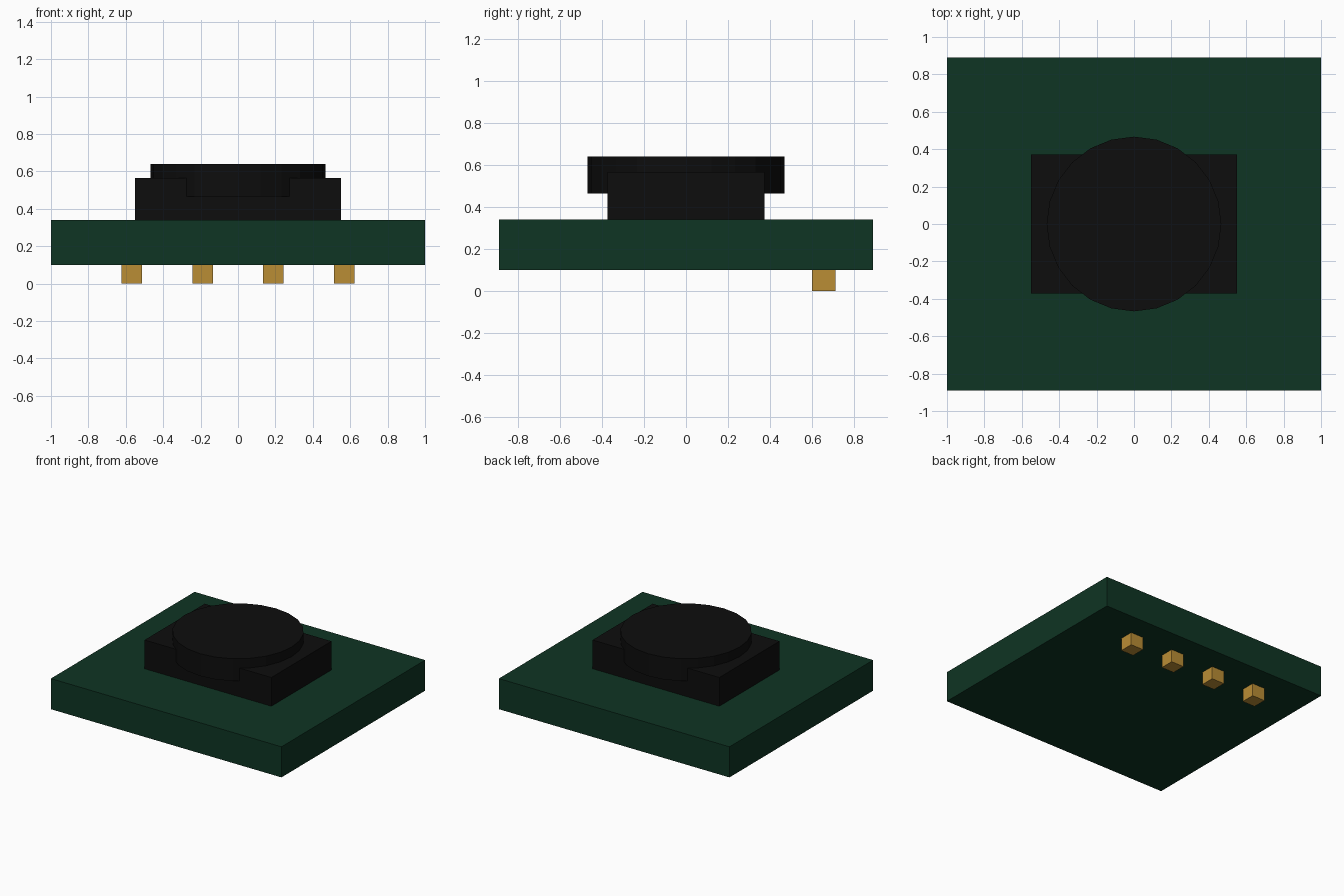
import bpy

cube = bpy.data.objects.get("Cube")
if cube:
    bpy.data.objects.remove(cube, do_unlink=True)


def material(name, rgb):
    mat = bpy.data.materials.new(name)
    mat.use_nodes = True
    color = (*rgb, 1)
    mat.diffuse_color = color
    bsdf = next(n for n in mat.node_tree.nodes if n.type == "BSDF_PRINCIPLED")
    bsdf.inputs["Base Color"].default_value = color
    return mat


def finish(name, mat):
    obj = bpy.context.object
    obj.name = name
    obj.data.materials.append(mat)
    return obj


def box(name, x, y, z_low, z_high, width, depth, mat):
    bpy.ops.mesh.primitive_cube_add(size=1, location=(x, y, (z_low + z_high) / 2))
    obj = finish(name, mat)
    obj.scale = (width, depth, z_high - z_low)
    bpy.ops.object.transform_apply(location=False, rotation=False, scale=True)
    return obj


green = material("board green", (0.0045, 0.035, 0.017))
black = material("matte black", (0.004, 0.004, 0.004))
gold = material("contact gold", (0.49, 0.27, 0.036))

# Circuit board and the rectangular component housing on it
box("board", 0, 0, 0.10, 0.34, 2, 1.78, green)
box("housing", 0, 0, 0.34, 0.565, 1.1, 0.745, black)

# Round cap, overhanging the housing at front and back
bpy.ops.mesh.primitive_cylinder_add(
    vertices=24, radius=0.467, depth=0.175, location=(0, 0, 0.5525))
finish("round_cap", black)

# Row of contact pins under the back edge
for i in range(4):
    box(f"contact_pin_{i + 1}", -0.567 + i * 0.378, 0.655, 0, 0.10, 0.11, 0.11, gold)
